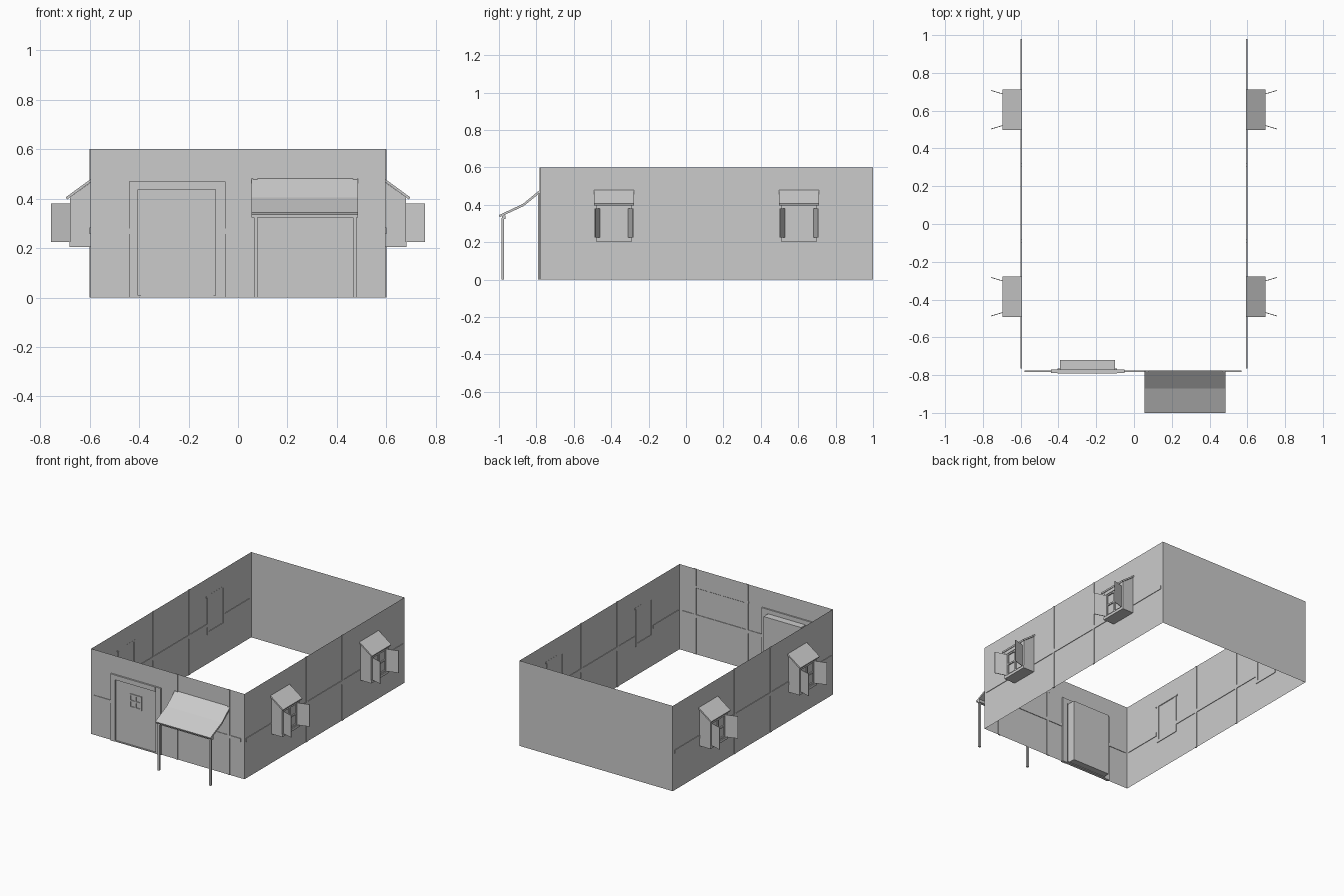
import bpy, bmesh
from mathutils import Vector

if "Cube" in bpy.data.objects:
    bpy.data.objects.remove(bpy.data.objects["Cube"])


def mesh_object(name, bm):
    bmesh.ops.recalc_face_normals(bm, faces=bm.faces)
    me = bpy.data.meshes.new(name)
    bm.to_mesh(me)
    bm.free()
    ob = bpy.data.objects.new(name, me)
    bpy.context.collection.objects.link(ob)
    return ob


def box(name, x0, x1, y0, y1, z0, z1):
    bm = bmesh.new()
    bmesh.ops.create_cube(bm, size=1)
    for v in bm.verts:
        v.co = ((x0 + x1) / 2 + v.co.x * (x1 - x0),
                (y0 + y1) / 2 + v.co.y * (y1 - y0),
                (z0 + z1) / 2 + v.co.z * (z1 - z0))
    return mesh_object(name, bm)


def prism(name, profile, offset):
    """Extrude a closed polygon of 3D points along an offset."""
    bm = bmesh.new()
    f = bm.faces.new([bm.verts.new(p) for p in profile])
    ext = bmesh.ops.extrude_face_region(bm, geom=[f])
    # keep the starting face as the closing cap
    moved = [g for g in ext["geom"] if isinstance(g, bmesh.types.BMVert)]
    bmesh.ops.translate(bm, verts=moved, vec=Vector(offset))
    if f.is_valid and len(bm.faces) < len(profile) + 2:
        bm.faces.new(f.verts)
    return mesh_object(name, bm)


def mirror_x(ob):
    m = ob.modifiers.new("mirror", "MIRROR")
    m.use_axis[0] = True
    return ob


W, FRONT, BACK, H = 0.597, -0.78, 1.0, 0.6

# Four thin wall sheets, open at top and bottom
bm = bmesh.new()
corners = [(-W, FRONT), (W, FRONT), (W, BACK), (-W, BACK)]
low = [bm.verts.new((x, y, 0)) for x, y in corners]
high = [bm.verts.new((x, y, H)) for x, y in corners]
for i in range(4):
    j = (i + 1) % 4
    bm.faces.new((low[i], low[j], high[j], high[i]))
mesh_object("walls", bm)

# Timber posts and rails, showing on both faces of the walls
T = 0.004
for y in (-0.09, 0.31):
    mirror_x(box("side_post", W - T, W + T, y - 0.009, y + 0.009, 0, H))
for y0, y1 in ((-0.765, -0.485), (-0.285, -0.099), (-0.081, 0.301),
               (0.319, 0.505), (0.705, 0.98)):
    mirror_x(box("side_rail", W - T, W + T, y0, y1, 0.258, 0.283))
for x in (0.07, 0.475):
    box("front_post", x - 0.009, x + 0.009, FRONT - T, FRONT + T, 0, H)
for x0, x1 in ((-0.58, -0.44), (-0.05, 0.061), (0.079, 0.466), (0.484, 0.57)):
    box("front_rail", x0, x1, FRONT - T, FRONT + T, 0.258, 0.28)

# Door with a deep slab, jambs and lintel
box("door", -0.392, -0.1, -0.782, -0.72, 0.005, 0.44)
for x0, x1 in ((-0.44, -0.405), (-0.09, -0.05)):
    box("door_jamb", x0, x1, -0.79, -0.77, 0, 0.47)
box("door_lintel", -0.405, -0.09, -0.792, -0.77, 0.437, 0.47)
box("door_threshold", -0.405, -0.09, -0.787, -0.765, 0, 0.008)

# Small four-pane window in the door
for x in (-0.29, -0.248, -0.206):
    box("door_window_upright", x - 0.005, x + 0.005, -0.788, -0.78, 0.27, 0.368)
for z in (0.275, 0.319, 0.363):
    box("door_window_bar", -0.295, -0.201, -0.788, -0.78, z - 0.005, z + 0.005)

# Roofed box windows on both sides
XF = 0.676
for yc in (-0.385, 0.605):
    y0, y1 = yc - 0.096, yc + 0.096
    # cheeks with sloped tops
    for y in (y0, y1 - 0.018):
        mirror_x(prism("window_cheek",
                       [(W - T, y, 0.208), (XF + 0.004, y, 0.208),
                        (XF + 0.004, y, 0.405), (W - T, y, 0.468)],
                       (0, 0.018, 0)))
    mirror_x(box("window_sill", W - T, XF + 0.006, y0, y1, 0.205, 0.224))
    mirror_x(box("window_header", XF - 0.02, XF + 0.004, y0, y1, 0.382, 0.405))
    mirror_x(box("window_pane", XF - 0.012, XF - 0.008, y0, y1, 0.215, 0.39))
    # glazing bars
    for y in (yc - 0.073, yc, yc + 0.073):
        mirror_x(box("glazing_upright", XF - 0.01, XF, y - 0.005, y + 0.005, 0.22, 0.385))
    for z in (0.229, 0.304, 0.378):
        mirror_x(box("glazing_bar", XF - 0.01, XF, yc - 0.078, yc + 0.078, z - 0.005, z + 0.005))
    # sloping roof slab
    mirror_x(prism("window_roof",
                   [(W - T, yc - 0.107, 0.481), (0.696, yc - 0.107, 0.406),
                    (0.692, yc - 0.107, 0.396), (W - T, yc - 0.107, 0.469)],
                   (0, 0.214, 0)))
    # open shutters
    for s in (-1, 1):
        a, b = yc + s * 0.076, yc + s * 0.1
        mirror_x(prism("shutter",
                       [(XF, a, 0.224), (0.757, b, 0.224),
                        (0.757, b + s * 0.004, 0.224), (XF, a + s * 0.004, 0.224)],
                       (0, 0, 0.156)))

# Awning: slightly kinked canopy on two posts
canopy = [(-0.776, 0.484), (-0.872, 0.405), (-1.0, 0.345),
          (-0.996, 0.334), (-0.868, 0.393), (-0.776, 0.468)]
prism("awning_canopy", [(0.055, y, z) for y, z in canopy], (0.43, 0, 0))
box("awning_beam", 0.055, 0.485, -0.985, -0.965, 0.323, 0.343)
for x in (0.071, 0.472):
    box("awning_post", x - 0.007, x + 0.007, -0.986, -0.972, 0, 0.33)
